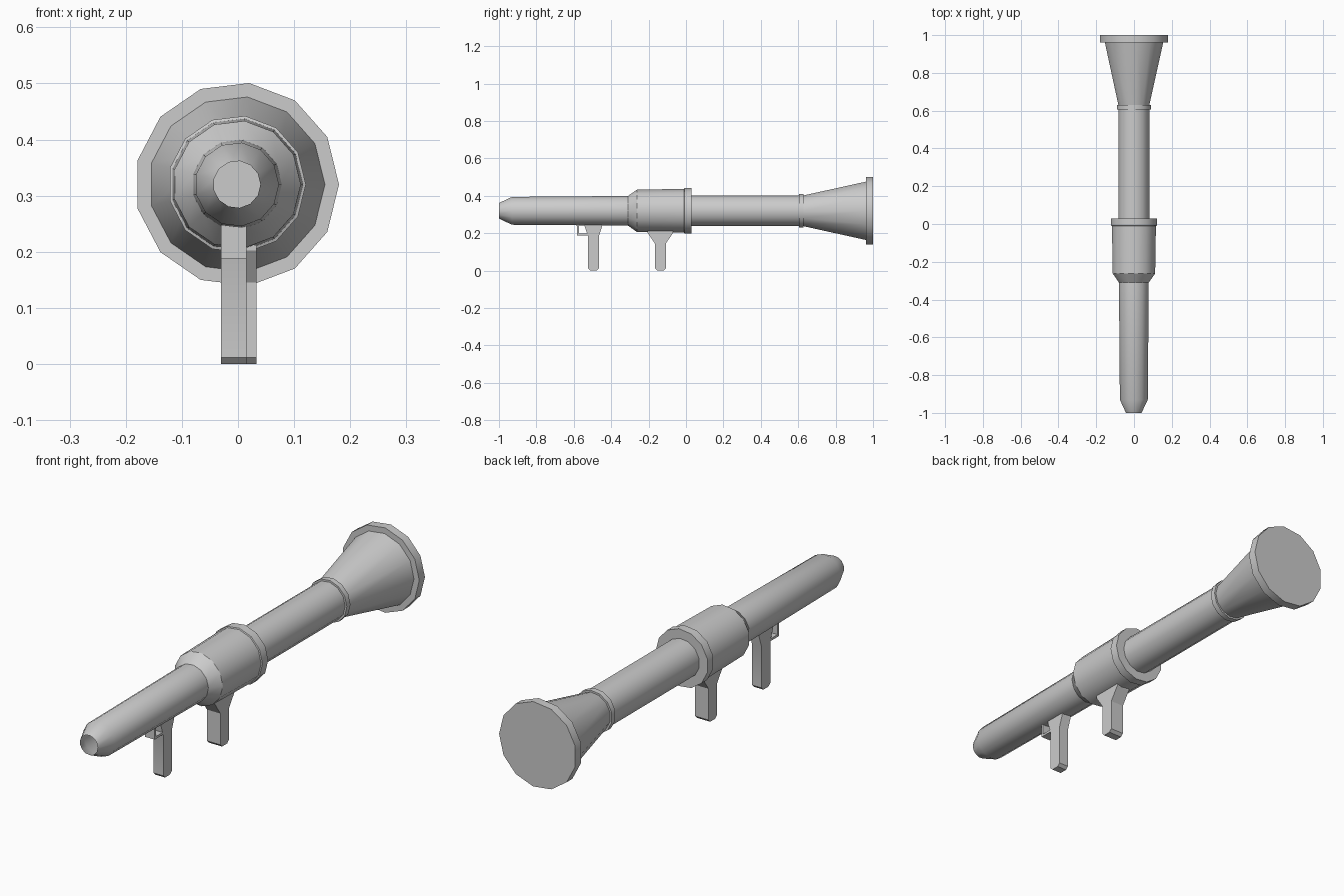
import bpy, bmesh, math

if "Cube" in bpy.data.objects:
    bpy.data.objects.remove(bpy.data.objects["Cube"])

SIDES = 13
CX, CZ = -0.002, 0.32   # barrel axis


def finish(name, bm):
    me = bpy.data.meshes.new(name)
    bm.to_mesh(me)
    bm.free()
    ob = bpy.data.objects.new(name, me)
    bpy.context.collection.objects.link(ob)
    bpy.ops.object.select_all(action='DESELECT')
    ob.select_set(True)
    bpy.context.view_layer.objects.active = ob
    bpy.ops.object.shade_smooth_by_angle(angle=math.radians(28.5))
    return ob


def lathe(name, profile, cap_back=False):
    """Spin (y, radius) points around the barrel axis."""
    bm = bmesh.new()
    rings = []
    for y, r in profile:
        angles = [2 * math.pi * i / SIDES for i in range(SIDES)]
        rings.append([bm.verts.new((CX + r * math.cos(a), y, CZ + r * math.sin(a)))
                      for a in angles])
    for r0, r1 in zip(rings, rings[1:]):
        for i in range(SIDES):
            j = (i + 1) % SIDES
            bm.faces.new((r0[i], r1[i], r1[j], r0[j]))
    if cap_back:
        bm.faces.new(rings[-1][::-1])
    return finish(name, bm)


def extrude_side(name, outline, x0, x1):
    """Extrude a closed (y, z) outline across x."""
    bm = bmesh.new()
    face = bm.faces.new([bm.verts.new((x0, y, z)) for y, z in outline])
    ext = bmesh.ops.extrude_face_region(bm, geom=[face])
    for v in ext['geom']:
        if isinstance(v, bmesh.types.BMVert):
            v.co.x = x1
    bmesh.ops.recalc_face_normals(bm, faces=bm.faces)
    return finish(name, bm)


def grip(name, y, half, flare, z_neck, z_flare, z_top, x0, x1):
    c = 0.012
    right = [(half - c, 0), (half, c), (half, z_neck), (flare, z_flare), (flare, z_top)]
    outline = [(y + d, z) for d, z in right] + [(y - d, z) for d, z in reversed(right)]
    return extrude_side(name, outline, x0, x1)


# Barrel sections, open at the muzzle and closed at the flared back
lathe("muzzle_tube", [(-1.0, 0.042), (-0.93, 0.075), (-0.31, 0.08)])
lathe("middle_sleeve", [(-0.31, 0.08), (-0.262, 0.114), (-0.01, 0.118)])
lathe("sleeve_collar", [(-0.01, 0.118), (-0.008, 0.123), (0.03, 0.123), (0.03, 0.083)])
lathe("rear_tube", [(0.03, 0.083), (0.605, 0.083)])
lathe("rear_ring", [(0.605, 0.083), (0.605, 0.091), (0.629, 0.091), (0.629, 0.083)])
lathe("exhaust_bell", [(0.629, 0.083), (0.962, 0.157)])
lathe("bell_rim", [(0.962, 0.157), (0.962, 0.182), (1.0, 0.182)], cap_back=True)

# Grips under the barrel
grip("trigger_grip", -0.495, 0.029, 0.047, 0.185, 0.237, 0.25, -0.03, 0.015)
grip("support_grip", -0.137, 0.029, 0.068, 0.145, 0.202, 0.212, -0.03, 0.033)

# L-shaped trigger guard
extrude_side("trigger_guard",
             [(-0.582, 0.25), (-0.582, 0.188), (-0.523, 0.188), (-0.523, 0.198),
              (-0.573, 0.198), (-0.573, 0.25)], -0.03, 0.015)
